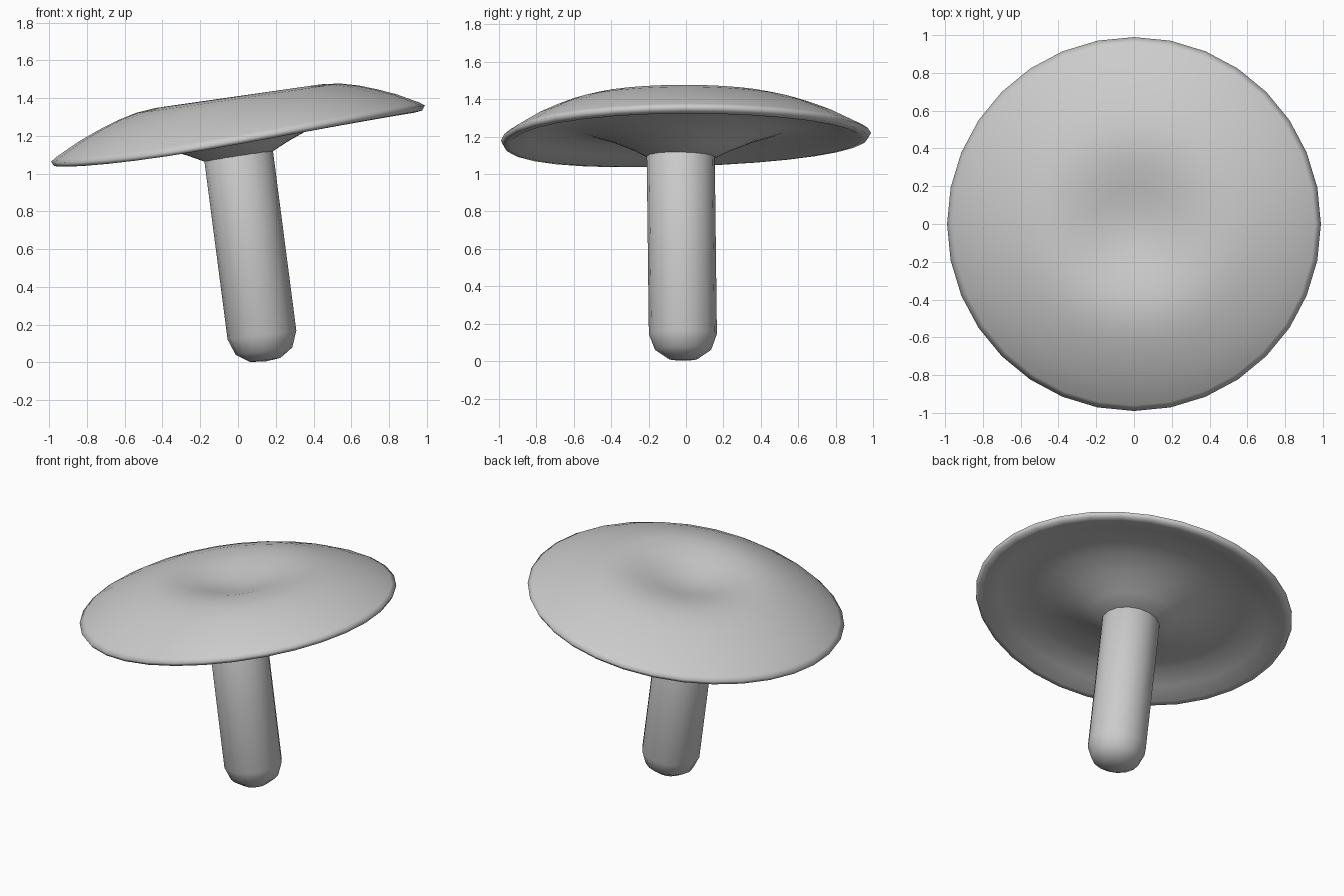
import bpy, math

if "Cube" in bpy.data.objects:
    bpy.data.objects.remove(bpy.data.objects["Cube"])

def lathe(name, profile, segs, place):
    """Revolve (radius, height) points; place() maps each ring point into the model."""
    verts, faces, rings = [], [], []
    for r, h in profile:
        n = 1 if r == 0 else segs
        rings.append(list(range(len(verts), len(verts) + n)))
        verts += [place(r, h, 2 * math.pi * i / segs) for i in range(n)]
    for a, b in zip(rings, rings[1:]):
        for i in range(segs):
            j = (i + 1) % segs
            quad = [a[i % len(a)], a[j % len(a)], b[j % len(b)], b[i % len(b)]]
            faces.append(list(dict.fromkeys(quad)))
    mesh = bpy.data.meshes.new(name)
    mesh.from_pydata(verts, [], faces)
    mesh.update()
    obj = bpy.data.objects.new(name, mesh)
    bpy.context.collection.objects.link(obj)
    mesh.shade_smooth()
    return obj

# Leaning stem with a rounded foot
def place_stem(r, h, a):
    dx = r * math.cos(a)
    return (0.145 - 0.13 * h + dx, -0.015 - 0.012 * h + r * math.sin(a),
            h + 0.13 * dx + 0.005)

lathe("stem", [(0, 0), (0.08, 0.008), (0.15, 0.055), (0.182, 0.14),
               (0.182, 0.6), (0.182, 1.1), (0.14, 1.17), (0, 1.19)], 16, place_stem)

# Tilted cap: funnel, hollow underside, drooping lip, dome and central dimple
def place_cap(r, h, a):
    off = (a - math.radians(243) + math.pi) % (2 * math.pi) - math.pi
    droop = 0.055 * math.exp(-0.5 * (off / math.radians(40)) ** 2) * r ** 4
    x = r * math.cos(a)
    y = r * math.sin(a) - 0.025 * max(0, 1 - r)
    return (x, y, 1.22 + 0.143 * x + h - droop)

cap_profile = [(0, -0.13), (0.18, -0.13), (0.27, -0.085), (0.4, -0.03), (0.54, 0.015),
               (0.7, 0.025), (0.84, 0.0), (0.94, -0.03), (0.975, -0.025),
               (0.99, 0.0), (0.96, 0.02), (0.89, 0.055), (0.84, 0.08),
               (0.74, 0.12), (0.64, 0.155), (0.54, 0.18), (0.44, 0.19),
               (0.33, 0.18), (0.22, 0.155), (0.11, 0.13), (0, 0.12)]
# The outline runs from below outward and back over the top
lathe("cap", cap_profile[::1], 32, place_cap)

# Make all normals face outward
import bmesh
for name in ("stem", "cap"):
    mesh = bpy.data.objects[name].data
    bm = bmesh.new()
    bm.from_mesh(mesh)
    bmesh.ops.recalc_face_normals(bm, faces=bm.faces)
    bm.to_mesh(mesh)
    bm.free()
